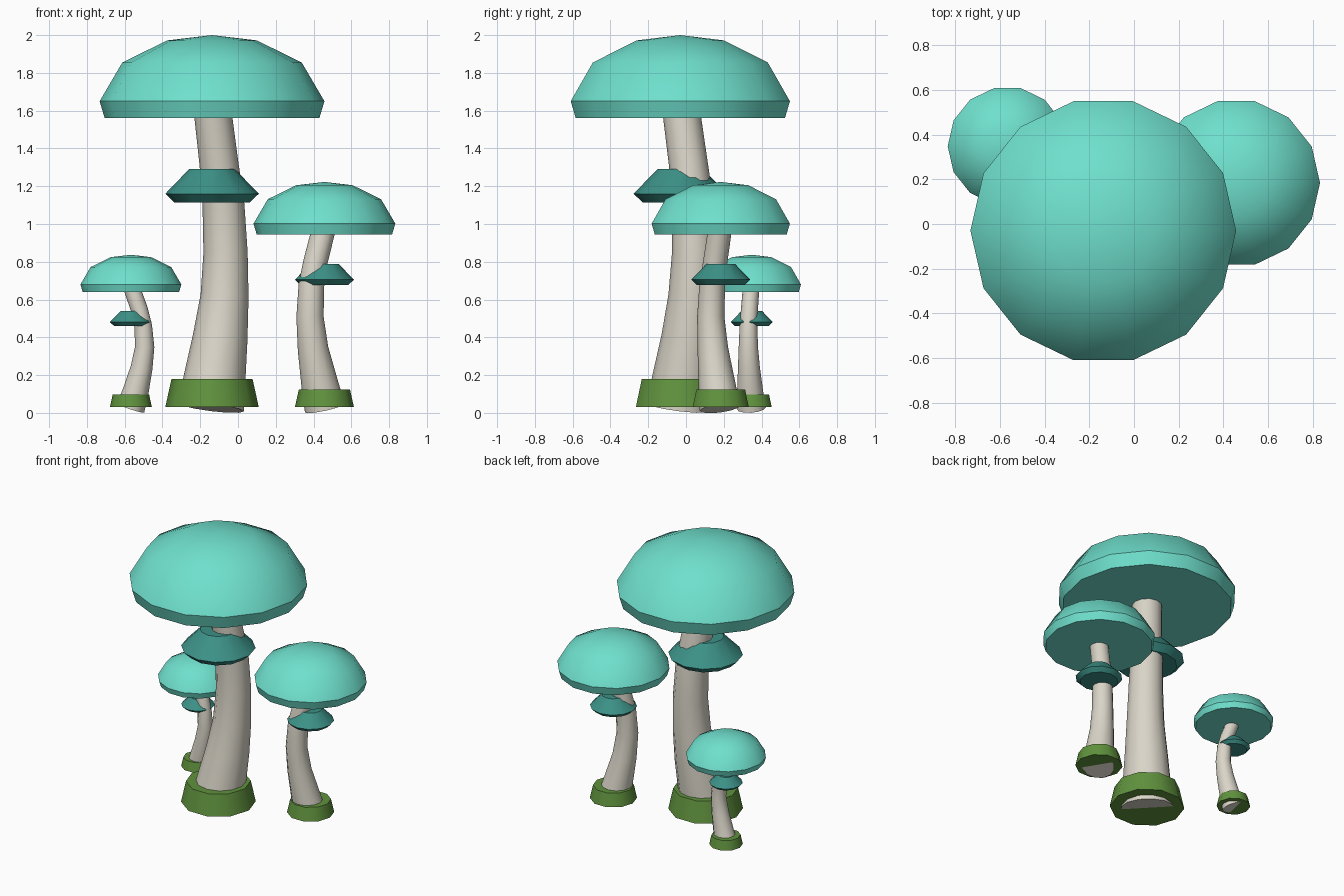
import bpy, bmesh, math
from mathutils import Vector

if "Cube" in bpy.data.objects:
    bpy.data.objects.remove(bpy.data.objects["Cube"])


def material(name, rgb):
    m = bpy.data.materials.new(name)
    m.diffuse_color = (*rgb, 1)
    m.use_nodes = True
    m.node_tree.nodes["Principled BSDF"].inputs["Base Color"].default_value = m.diffuse_color
    return m


CAP = material("light_teal", (0.159, 0.745, 0.610))
RING = material("dark_teal", (0.045, 0.283, 0.242))
STEM = material("bone_white", (0.70, 0.665, 0.578))
MOSS = material("moss_green", (0.117, 0.287, 0.048))


def finish(bm, name, mat):
    bmesh.ops.recalc_face_normals(bm, faces=bm.faces)
    me = bpy.data.meshes.new(name)
    bm.to_mesh(me)
    bm.free()
    me.materials.append(mat)
    ob = bpy.data.objects.new(name, me)
    bpy.context.collection.objects.link(ob)
    bpy.ops.object.select_all(action='DESELECT')
    ob.select_set(True)
    bpy.context.view_layer.objects.active = ob
    bpy.ops.object.shade_smooth_by_angle(angle=math.radians(41))
    return ob


def loft(bm, rings):
    for a, b in zip(rings, rings[1:]):
        n = len(a)
        for i in range(n):
            j = (i + 1) % n
            bm.faces.new((a[i], a[j], b[j], b[i]))


def lathe(name, mat, profile, centre, sides, scale, apex=None):
    """Closed turned solid; profile is (radius, height) from the bottom up."""
    bm = bmesh.new()
    c = Vector(centre)
    rings = []
    for r, z in profile:
        rings.append([bm.verts.new(c + scale * Vector((
            r * math.cos(math.tau * i / sides),
            r * math.sin(math.tau * i / sides), z))) for i in range(sides)])
    loft(bm, rings)
    bm.faces.new(rings[0])
    if apex is None:
        bm.faces.new(rings[-1])
    else:
        tip = bm.verts.new(c + Vector((0, 0, apex * scale)))
        top = rings[-1]
        for i in range(sides):
            bm.faces.new((top[i], top[(i + 1) % sides], tip))
    return finish(bm, name, mat)


def sweep(name, mat, path, sides=12):
    """Bent tube; path is (x, y, z, radius), sections square to the path."""
    bm = bmesh.new()
    pts = [Vector(p[:3]) for p in path]
    rings = []
    for k, p in enumerate(path):
        t = (pts[min(k + 1, len(pts) - 1)] - pts[max(k - 1, 0)]).normalized()
        u = Vector((0, 1, 0)).cross(t).normalized()
        v = t.cross(u)
        rings.append([bm.verts.new(pts[k] + p[3] * (
            u * math.cos(math.tau * i / sides) + v * math.sin(math.tau * i / sides)))
            for i in range(sides)])
    loft(bm, rings)
    bm.faces.new(rings[0])
    bm.faces.new(rings[-1])
    return finish(bm, name, mat)


# Shared profiles at the size of the large mushroom
CAP_PROFILE = [(0.568, -0.09), (0.595, 0), (0.475, 0.205), (0.237, 0.322)]
RING_PROFILE = [(0.20, -0.045), (0.2475, 0), (0.122, 0.13)]
MOSS_PROFILE = [(0.2475, 0), (0.2145, 0.15)]

# name, scale, centre x, centre y, cap rim height, ring rim height, stem path
MUSHROOMS = [
    ("large", 1.0, -0.1375, -0.03, 1.65, 1.16, [
        (-0.143, -0.033, 0.03, 0.175), (-0.124, -0.015, 0.18, 0.164),
        (-0.094, 0.015, 0.40, 0.145), (-0.071, 0.034, 0.62, 0.127),
        (-0.066, 0.043, 0.85, 0.117), (-0.077, 0.037, 1.10, 0.111),
        (-0.101, 0.012, 1.32, 0.103), (-0.130, -0.02, 1.56, 0.100),
        (-0.137, -0.028, 1.63, 0.099)]),
    ("medium", 0.631, 0.4575, 0.184, 1.002, 0.705, [
        (0.460, 0.180, 0.025, 0.108), (0.437, 0.166, 0.13, 0.100),
        (0.397, 0.142, 0.34, 0.081), (0.381, 0.131, 0.51, 0.072),
        (0.389, 0.139, 0.68, 0.068), (0.410, 0.155, 0.80, 0.064),
        (0.447, 0.176, 0.945, 0.063), (0.455, 0.182, 0.98, 0.062)]),
    ("small", 0.449, -0.567, 0.348, 0.68, 0.481, [
        (-0.570, 0.346, 0.025, 0.077), (-0.545, 0.340, 0.10, 0.070),
        (-0.510, 0.333, 0.24, 0.058), (-0.494, 0.330, 0.35, 0.051),
        (-0.502, 0.331, 0.46, 0.047), (-0.523, 0.336, 0.55, 0.045),
        (-0.555, 0.343, 0.64, 0.044), (-0.563, 0.346, 0.665, 0.044)]),
]

for name, s, x, y, cap_z, ring_z, path in MUSHROOMS:
    sweep(name + "_stem", STEM, path)
    lathe(name + "_cap", CAP, CAP_PROFILE, (x, y, cap_z), 14, s, apex=0.35)
    lathe(name + "_collar", RING, RING_PROFILE, (x, y, ring_z), 12, s)
    lathe(name + "_moss_base", MOSS, MOSS_PROFILE, (x, y, 0.03), 10, s)
